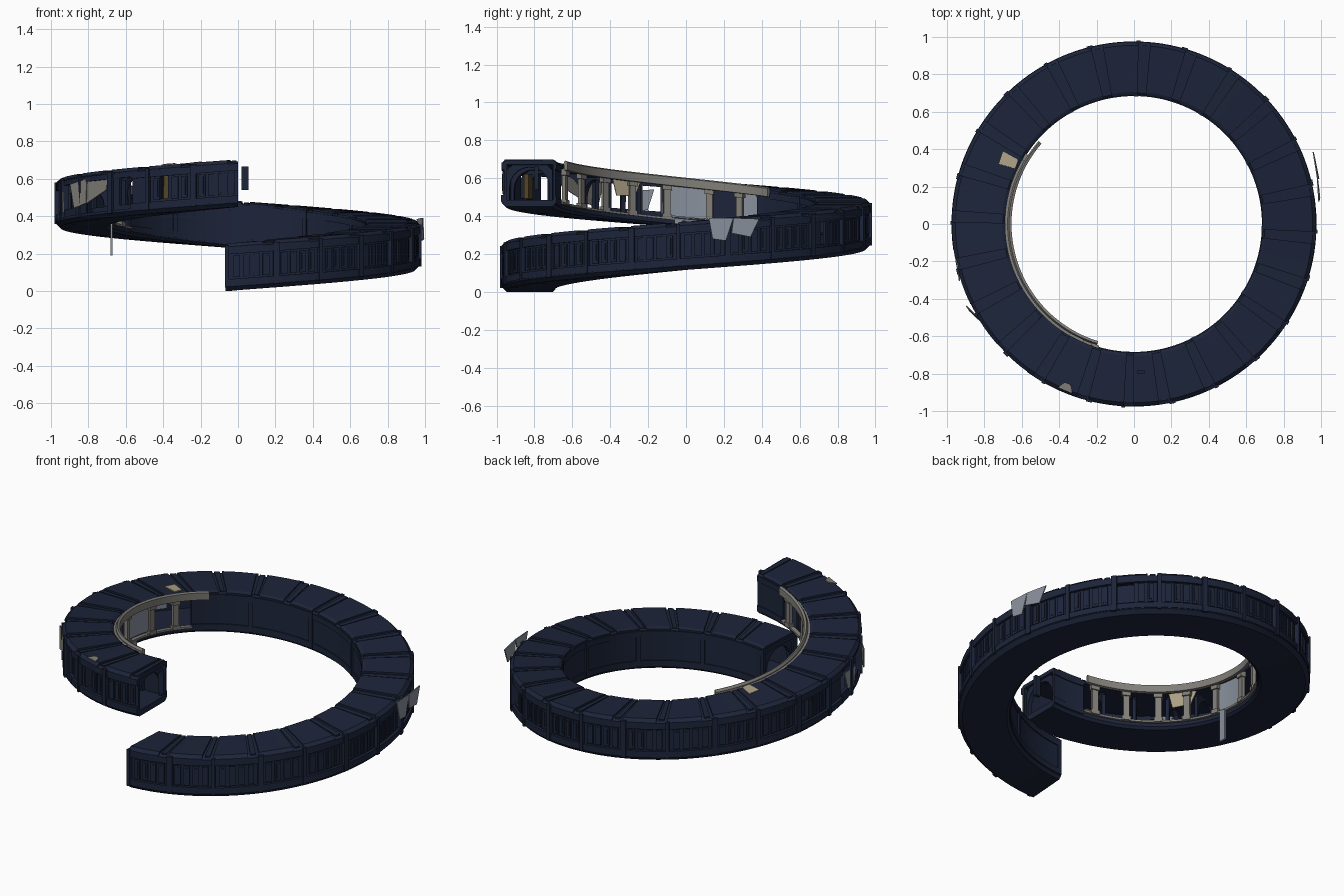
import bpy, bmesh, math
from mathutils import Vector

if "Cube" in bpy.data.objects:
    bpy.data.objects.remove(bpy.data.objects["Cube"])

START, END = -94, 270
def base(a):
    return 0.45 * (a - START) / (END - START)

def pos(a, r, z):
    t = math.radians(a)
    return Vector((r * math.cos(t), r * math.sin(t), base(a) + z))

def rect(r0, r1, z0, z1):
    return [(r0, z0), (r1, z0), (r1, z1), (r0, z1)]

def material(name, c):
    m = bpy.data.materials.new(name)
    m.diffuse_color = (*c, 1)
    m.use_nodes = True
    m.node_tree.nodes["Principled BSDF"].inputs["Base Color"].default_value = m.diffuse_color
    return m

NAVY = material("navy", (0.012, 0.018, 0.042))
GREY = material("warm_grey", (0.22, 0.21, 0.19))
STEEL = material("steel", (0.25, 0.28, 0.33))
BEIGE = material("beige", (0.42, 0.36, 0.24))
BROWN = material("brown", (0.09, 0.06, 0.02))

def sweep(bm, profile, a0, a1, step=2.5):
    """Closed (radius, height) profile swept along the rising spiral."""
    n = max(1, math.ceil((a1 - a0) / step))
    rings = [[bm.verts.new(pos(a0 + (a1 - a0) * i / n, r, z)) for r, z in profile]
             for i in range(n + 1)]
    k = len(profile)
    for p, q in zip(rings, rings[1:]):
        for j in range(k):
            bm.faces.new((p[j], p[(j + 1) % k], q[(j + 1) % k], q[j]))
    bm.faces.new(rings[0])
    bm.faces.new(rings[-1][::-1])

def finish(name, bm, mat, smooth=True):
    bmesh.ops.recalc_face_normals(bm, faces=bm.faces[:])
    me = bpy.data.meshes.new(name)
    bm.to_mesh(me)
    bm.free()
    ob = bpy.data.objects.new(name, me)
    bpy.context.collection.objects.link(ob)
    me.materials.append(mat)
    if smooth:
        bpy.ops.object.select_all(action='DESELECT')
        ob.select_set(True)
        bpy.context.view_layer.objects.active = ob
        bpy.ops.object.shade_smooth_by_angle(angle=math.radians(25))
    return ob

def part(name, mat, pieces):
    bm = bmesh.new()
    for profile, a0, a1 in pieces:
        sweep(bm, profile, a0, a1)
    return finish(name, bm, mat)

def plate(name, mat, polys, thick=0.006):
    bm = bmesh.new()
    for pts in polys:
        bm.faces.new([bm.verts.new(p) for p in pts])
    ob = finish(name, bm, mat, False)
    ob.modifiers.new("thickness", 'SOLIDIFY').thickness = thick

OPEN0, OPEN1 = 188, 234      # broken stretch of outer wall
IN0, IN1 = 147, 254          # open stretch of inner wall

# Floor with chamfered underside, ring ridges below
part("floor", NAVY, [([(.705, .0), (.95, .0), (.972, .022), (.972, .036), (.69, .036), (.69, .014)], START, END)])

# Roof slab and raised roof plates with grooves between bays
part("roof", NAVY, [([(.69, .222), (.968, .222), (.968, .232), (.95, .244), (.70, .244), (.69, .236)], START, END)])
bays = [(START + i * 364 / 24, START + (i + 1) * 364 / 24) for i in range(24)]
plates = []
for i, (a, b) in enumerate(bays):
    plates.append(([(.688, .236), (.974, .230), (.974, .236), (.955, .254), (.705, .254), (.688, .246)], a + .5, b - 3.2))
    plates.append((rect(.70, .958, .24, .249), b - 2.4, b - .6))
part("roof_plates", NAVY, plates)

# Outer wall with a port opening near 47 degrees
def outer(a0, a1, z0=.03, z1=.23):
    return (rect(.945, .96, z0, z1), a0, a1)
part("outer_wall", NAVY, [outer(START, 44), outer(50, 164.5), outer(169.5, OPEN0), outer(OPEN1, 244.5),
                          outer(247, END)] + [outer(a, b, z0, z1) for a, b in ((44, 50), (164.5, 169.5), (244.5, 247))
                                              for z0, z1 in ((.03, .075), (.2, .23))])
part("port_recesses", NAVY, [(rect(.905, .915, .06, .21), a, b) for a, b in ((43, 51), (163, 171))])
part("recess_light", BROWN, [(rect(.90, .925, .07, .2), 244, 247.5)])

# Outer wall trim bands, columns and slim raised panels
trim = []
for a0, a1 in ((START, OPEN0), (OPEN1, END)):
    trim += [(rect(.955, .974, .195, .232), a0, a1), (rect(.955, .976, .028, .062), a0, a1)]
part("outer_bands", NAVY, trim)
columns, panels = [], []
def broken(a, b):
    return b > OPEN0 and a < OPEN1
for i, (a, b) in enumerate(bays):
    columns.append((rect(.94, .982, .02, .242), a, a + (1.9 if i % 2 else 1.2)))
    if broken(a, b):
        continue
    for k in range(4):
        p = a + 2.6 + k * 3.1
        if 42 < p < 50 or 163 < p < 169 or 242.5 < p < 247:
            continue
        panels.append((rect(.955, .968, .07, .187), p, p + 2.1))
        panels.append((rect(.955, .971, .085, .175), p + .6, p + 1.5))
part("outer_columns", NAVY, columns)
part("outer_panels", NAVY, panels)

# Inner wall and its columns
inner = [(rect(.69, .702, .03, .23), START, IN0), (rect(.69, .702, .03, .23), IN1, END)]
for i, (a, b) in enumerate(bays):
    if i % 2 == 0 and not (a > IN0 - 2 and a < IN1):
        inner.append((rect(.682, .70, .02, .24), a, a + 2))
for a0, a1 in ((START, IN0), (IN1, END)):
    inner += [(rect(.684, .70, .2, .235), a0, a1), (rect(.684, .70, .02, .055), a0, a1)]
part("inner_wall", NAVY, inner)

# Arched bulkheads inside the broken stretch and at both ends
def arch(a, w=1.0):
    cx, rad, spring = .826, .105, .105
    inside = [(cx - rad, .034)] + [(cx - rad * math.cos(math.pi * i / 10), spring + rad * math.sin(math.pi * i / 10)) for i in range(11)] + [(cx + rad, .034)]
    outside = []
    for r, z in inside:
        d = (r - cx) / rad
        s = (z - spring) / rad
        m = max(abs(d), abs(s)) if z > spring else 1
        outside.append((cx + .122 * d / m, .225 if z > spring and s >= abs(d) else
                        (spring + .12 * s / m if z > spring else z)))
    return [([inside[i], inside[i + 1], outside[i + 1], outside[i]], a, a + w) for i in range(len(inside) - 1)]
arches = []
for a in (START + .5, 186, 200, 214, 229, 243, 256, END - 2.5):
    arches += arch(a, 1.6)
part("arched_bulkheads", NAVY, arches)

# Interior bench and wall stubs visible through the break
part("broken_wall_base", NAVY, [(rect(.945, .965, .03, .075), OPEN0, 206), (rect(.945, .965, .03, .06), 216, OPEN1),
                                (rect(.945, .968, .205, .232), OPEN0, OPEN1), (rect(.945, .965, .06, .22), 226, 229)])
part("interior_liner", STEEL, [(rect(.936, .944, .05, .215), 150, 163), (rect(.936, .944, .05, .215), 171, OPEN0)])

# Inner rail, sill and pillars of the open gallery
part("gallery_rail", GREY, [([(.655, .215), (.672, .212), (.676, .25), (.668, .264), (.655, .258)], 139, 253),
                            (rect(.668, .69, .236, .244), 150, 240)])
part("gallery_sill", GREY, [(rect(.676, .70, .034, .046), IN0, IN1)])
pillars = []
for a in (154, 168, 187, 203, 217, 232, 247):
    pillars += [(rect(.676, .696, .04, .225), a, a + 3), (rect(.668, .70, .19, .222), a - .6, a + 3.6),
                (rect(.67, .70, .036, .062), a - .6, a + 3.6)]
part("gallery_pillars", GREY, pillars)
part("gallery_panel", STEEL, [(rect(.69, .695, .055, .22), 170, 187)])

# Loose torn panels
plate("torn_panel_right", STEEL, [
    [(.985, .12, .39), (.977, .25, .39), (.982, .21, .27), (.99, .14, .28)],
    [(.977, .25, .39), (.955, .385, .385), (.965, .34, .29), (.985, .24, .31)]])
plate("torn_panel_left", GREY, [
    [pos(206, .995, .2), pos(213, .96, .22), pos(213, .965, .09), pos(208, .99, .07)],
    [pos(213, .96, .22), pos(223, .945, .24), pos(222, .95, .15), pos(213, .965, .09)]])
plate("torn_panel_side", STEEL, [[pos(190, .97, .19), pos(198, .985, .17), pos(197, .98, .06), pos(192, .975, .08)]])
plate("torn_panel_inner", BEIGE, [[pos(200, .70, .225), pos(214, .70, .225), pos(212, .695, .13), pos(203, .695, .14)]])
plate("roof_scrap_inner", BEIGE, [[pos(151, .80, .258), pos(156, .79, .258), pos(155, .70, .26), pos(151, .71, .262)]])
plate("roof_scrap_outer", GREY, [[pos(245, .965, .257), pos(250, .965, .257), pos(248.5, .925, .26), pos(246.5, .925, .262)]])
plate("hanging_strip", STEEL, [[(-.67, -.06, .19), (-.67, -.02, .19), (-.67, -.02, .38), (-.67, -.06, .38)]], .012)
plate("loose_end_panel", NAVY, [[(.02, -.80, .54), (.055, -.80, .54), (.055, -.80, .665), (.02, -.80, .665)]], .02)
